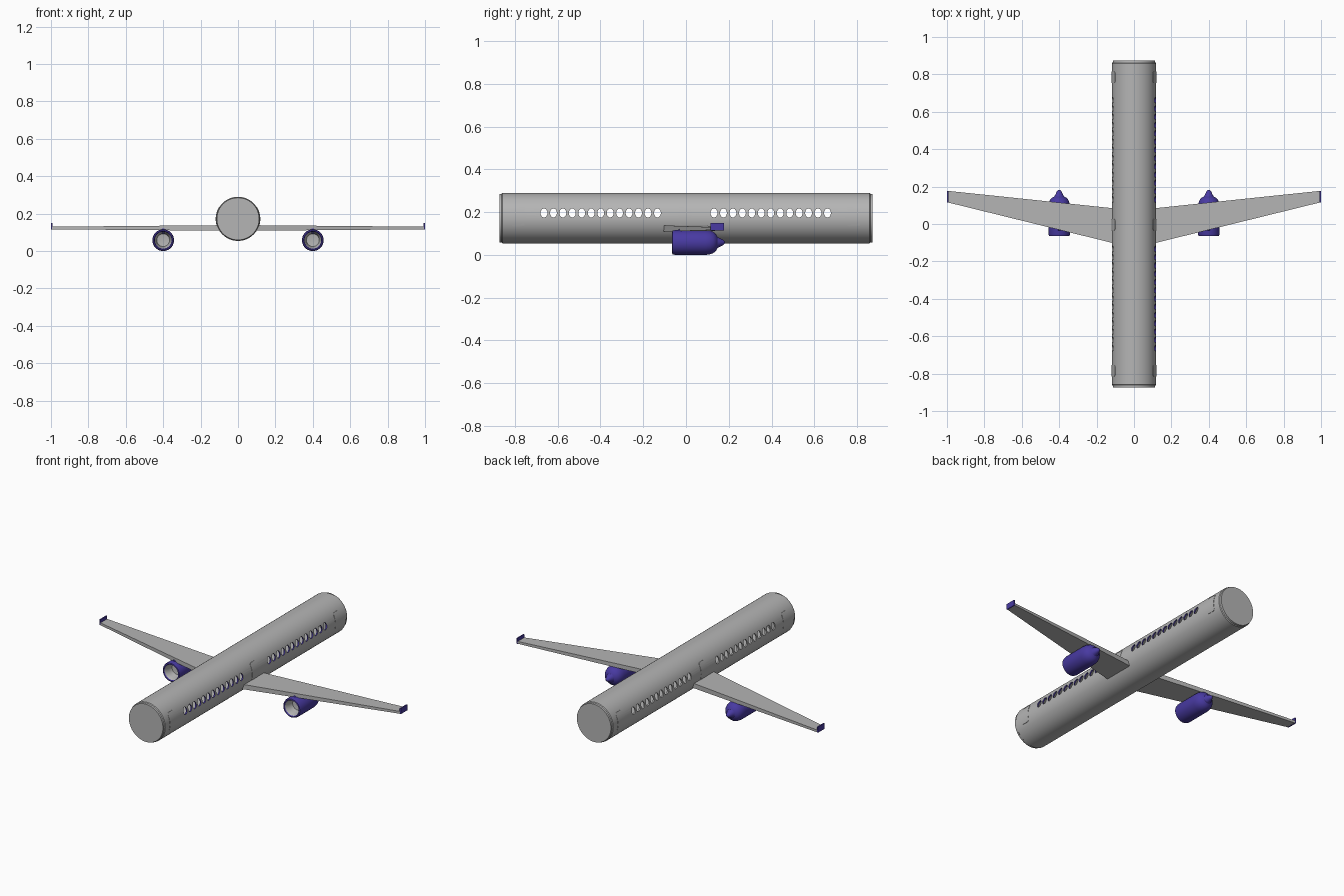
import bpy, bmesh, math
from mathutils import Matrix, Vector

if "Cube" in bpy.data.objects:
    bpy.data.objects.remove(bpy.data.objects["Cube"], do_unlink=True)


def material(name, rgb):
    m = bpy.data.materials.new(name)
    m.use_nodes = True
    m.diffuse_color = (*rgb, 1)
    m.node_tree.nodes["Principled BSDF"].inputs["Base Color"].default_value = (*rgb, 1)
    return m


GREY = material("light grey", (0.46, 0.46, 0.46))
PURPLE = material("purple blue", (0.065, 0.042, 0.36))
AXIS_Z, RADIUS = 0.172, 0.118


def finish(name, bm, mats, offset=(0, 0, 0)):
    """Turn a bmesh into a named object."""
    bmesh.ops.translate(bm, verts=bm.verts, vec=offset)
    bmesh.ops.recalc_face_normals(bm, faces=bm.faces)
    mesh = bpy.data.meshes.new(name)
    bm.to_mesh(mesh)
    bm.free()
    for m in mats:
        mesh.materials.append(m)
    ob = bpy.data.objects.new(name, mesh)
    bpy.context.collection.objects.link(ob)
    return ob


def smooth(ob):
    bpy.ops.object.select_all(action="DESELECT")
    ob.select_set(True)
    bpy.context.view_layer.objects.active = ob
    bpy.ops.object.shade_smooth_by_angle(angle=math.radians(32))


def lathe(profile, steps, closed=False):
    """Revolve (radius, y) points around the y axis."""
    bm = bmesh.new()
    vs = [bm.verts.new((r, y, 0)) for r, y in profile]
    pairs = list(zip(vs, vs[1:])) + ([(vs[-1], vs[0])] if closed else [])
    edges = [bm.edges.new(p) for p in pairs]
    bmesh.ops.spin(bm, geom=vs + edges, cent=(0, 0, 0), axis=(0, 1, 0),
                   angle=math.tau, steps=steps, use_duplicate=False)
    bmesh.ops.remove_doubles(bm, verts=bm.verts, dist=1e-5)
    return bm


def add_box(bm, center, size):
    mat = Matrix.Translation(center) @ Matrix.Diagonal((*size, 1))
    return bmesh.ops.create_cube(bm, size=1, matrix=mat)["verts"]


def boolean(ob, cutter, operation):
    """Apply a boolean and discard the cutter."""
    cutter.hide_render = True
    mod = ob.modifiers.new("cut", "BOOLEAN")
    mod.operation, mod.object, mod.solver = operation, cutter, "EXACT"
    bpy.ops.object.select_all(action="DESELECT")
    ob.select_set(True)
    bpy.context.view_layer.objects.active = ob
    bpy.ops.object.modifier_apply(modifier=mod.name)
    bpy.data.objects.remove(cutter, do_unlink=True)


# Fuselage: hollow tube with slightly stepped, closed ends
R = RADIUS
hull_profile = [(0, -0.873), (R - 0.005, -0.873), (R - 0.004, -0.862), (R, -0.858),
                (R, 0.858), (R - 0.004, 0.862), (R - 0.005, 0.873), (0, 0.873)]
fuselage = finish("fuselage", lathe(hull_profile, 64), [GREY, PURPLE], (0, 0, AXIS_Z))
core = finish("core_cutter", lathe([(0, -0.85), (R - 0.008, -0.85), (R - 0.008, 0.85), (0, 0.85)], 64),
              [GREY], (0, 0, AXIS_Z))
boolean(fuselage, core, "DIFFERENCE")

# Oval window openings, two rows per side
WINDOW_Z = 0.196
bm = bmesh.new()
for start in (-0.664, 0.131):
    for i in range(13):
        place = (Matrix.Translation((0, start + i * 0.0442, WINDOW_Z))
                 @ Matrix.Diagonal((1, 0.016, 0.021, 1)) @ Matrix.Rotation(math.pi / 2, 4, "Y"))
        bmesh.ops.create_cone(bm, cap_ends=True, segments=20, radius1=1, radius2=1,
                              depth=0.4, matrix=place)
boolean(fuselage, finish("window_cutter", bm, [GREY]), "DIFFERENCE")

# Coloured reveals on the left-hand windows
for f in fuselage.data.polygons:
    c = f.center
    if abs(f.normal.x) < 0.1 and c.x > 0.1 and abs(c.z - WINDOW_Z) < 0.025:
        f.material_index = 1
smooth(fuselage)

# Doors: thin curved panels with rounded corners, three per side
tube = [(R - 0.003, -0.85), (R + 0.0015, -0.85), (R + 0.0015, 0.85), (R - 0.003, 0.85)]
doors = finish("doors", lathe(tube, 64, True), [GREY], (0, 0, AXIS_Z))
bm = bmesh.new()
for y in (-0.785, -0.004, 0.785):
    add_box(bm, (0, y, 0.183), (0.4, 0.06, 0.106))
long_edges = [e for e in bm.edges if abs(e.verts[0].co.x - e.verts[1].co.x) > 0.1]
bmesh.ops.bevel(bm, geom=long_edges, offset=0.014, segments=4, profile=0.5, affect="EDGES")
boolean(doors, finish("door_cutter", bm, [GREY]), "INTERSECT")
smooth(doors)

# Engine profile from the intake bowl over the lip to the tail cone
engine_profile = [(0, 0.0), (0.034, -0.005), (0.04, -0.03), (0.045, -0.06),
                  (0.049, -0.065), (0.055, -0.063), (0.058, -0.052), (0.058, 0.09),
                  (0.056, 0.11), (0.05, 0.127), (0.04, 0.14), (0.026, 0.147),
                  (0.02, 0.158), (0.012, 0.175), (0.006, 0.181), (0, 0.183)]

for side, label in ((1, "left"), (-1, "right")):
    # Tapered swept wing
    bm = bmesh.new()
    rings = []
    for x, y0, y1, z0, z1 in ((0.1, -0.105, 0.083, 0.109, 0.138),
                              (0.994, 0.115, 0.177, 0.116, 0.130)):
        rings.append([bm.verts.new((side * x, y, z))
                      for y, z in ((y0, z0), (y1, z0), (y1, z1), (y0, z1))])
    for ring in rings:
        bm.faces.new(ring)
    for i in range(4):
        j = (i + 1) % 4
        bm.faces.new((rings[0][i], rings[0][j], rings[1][j], rings[1][i]))
    finish(label + "_wing", bm, [GREY])

    # Small upright wing tip
    bm = bmesh.new()
    add_box(bm, (side * 0.9965, 0.146, 0.132), (0.007, 0.062, 0.034))
    finish(label + "_winglet", bm, [PURPLE])

    # Engine with grey intake
    bm = lathe(engine_profile, 40)
    for f in bm.faces:
        c = f.calc_center_median()
        if c.y < 0.002 and Vector((c.x, c.z)).length < 0.0445:
            f.material_index = 1
    smooth(finish(label + "_engine", bm, [PURPLE, GREY], (side * 0.4, 0, 0.058)))

    # Pylon joining the engine to the wing
    bm = bmesh.new()
    verts = add_box(bm, (side * 0.4, 0.02, 0.108), (0.014, 0.13, 0.026))
    for v in verts:
        if v.co.z > 0.11 and v.co.y < 0:
            v.co.y += 0.012
    finish(label + "_pylon", bm, [PURPLE])
